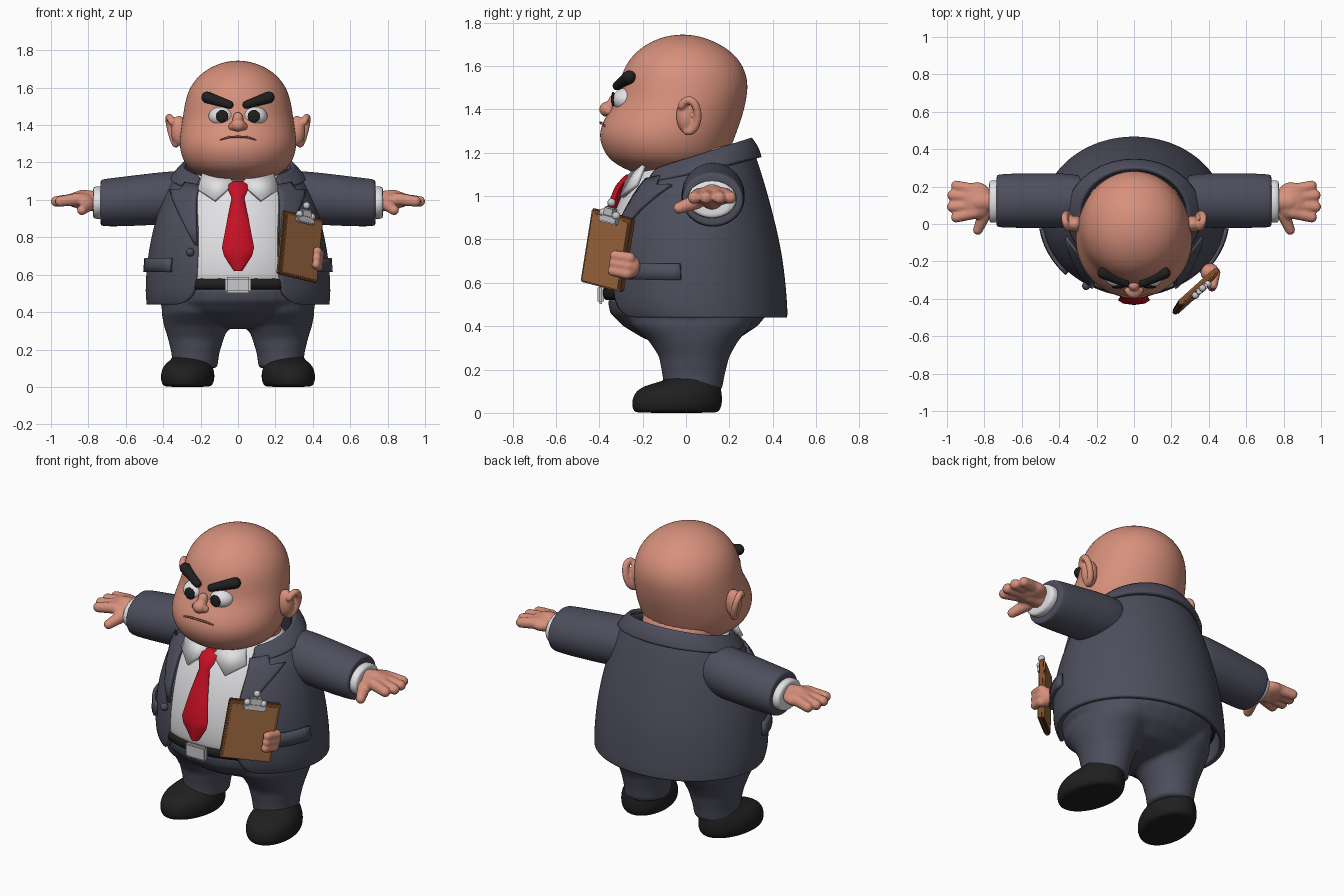
import bpy, bmesh
from math import sin, cos, asin, pi, radians
from mathutils import Matrix, Vector

if "Cube" in bpy.data.objects:
    bpy.data.objects.remove(bpy.data.objects["Cube"])


def material(name, r, g, b):
    m = bpy.data.materials.new(name)
    m.use_nodes = True
    m.diffuse_color = (r, g, b, 1)
    m.node_tree.nodes["Principled BSDF"].inputs["Base Color"].default_value = (r, g, b, 1)
    return m


SKIN = material("skin", .68, .28, .2)
LIP = material("lip line", .42, .15, .11)
SUIT = material("suit", .075, .077, .11)
WHITE = material("white cloth", .76, .76, .78)
RED = material("red", .58, .005, .018)
BLACK = material("black", .014, .014, .014)
BROWN = material("brown board", .34, .14, .05)
DARK = material("dark board edge", .2, .075, .025)
METAL = material("metal", .58, .58, .6)


def finish(name, bm, mat, xf=None, sub=0, thick=0, mirror=False, voxel=0):
    """Turn a bmesh into a smooth object with the usual modifiers."""
    if xf:
        bm.transform(xf)
    me = bpy.data.meshes.new(name)
    bm.to_mesh(me)
    bm.free()
    me.materials.append(mat)
    ob = bpy.data.objects.new(name, me)
    bpy.context.collection.objects.link(ob)
    bpy.ops.object.select_all(action='DESELECT')
    bpy.context.view_layer.objects.active = ob
    ob.select_set(True)
    bpy.ops.object.shade_smooth_by_angle(angle=radians(50 if not sub else 100))
    if voxel:
        m = ob.modifiers.new("fuse", 'REMESH')
        m.mode, m.voxel_size, m.use_smooth_shade = 'VOXEL', voxel, True
        m = ob.modifiers.new("soften", 'SMOOTH')
        m.factor, m.iterations = .5, 4
    if sub:
        m = ob.modifiers.new("round", 'SUBSURF')
        m.levels = m.render_levels = sub
    if thick:
        m = ob.modifiers.new("thickness", 'SOLIDIFY')
        m.thickness, m.offset = thick, -1
    if mirror:
        ob.modifiers.new("mirror", 'MIRROR')
    return ob


def ring_point(ring, a):
    """Ring: z, half width, front y, back y, back rise, centre x."""
    z, rx, yf, yb, rise, cx = (tuple(ring) + (0, 0))[:6]
    return Vector((cx + rx * sin(a), (yf + yb) / 2 - (yb - yf) / 2 * cos(a), z - rise / 2 * cos(a)))


def add_loft(bm, rings, n=28, gaps=None):
    rows = []
    for i, r in enumerate(rings):
        a0 = asin(gaps[i] / r[1]) if gaps else 0
        steps = n + 1 if gaps else n
        rows.append([bm.verts.new(ring_point(r, a0 + (2 * pi - 2 * a0) * j / n)) for j in range(steps)])
    for lo, hi in zip(rows, rows[1:]):
        for j in range(n):
            k = j + 1 if gaps else (j + 1) % n
            bm.faces.new((lo[j], lo[k], hi[k], hi[j]))
    if not gaps:
        bm.faces.new(rows[0][::-1])
        bm.faces.new(rows[-1])


def loft(name, rings, mat, n=28, gaps=None, sub=2, **kw):
    bm = bmesh.new()
    add_loft(bm, rings, n, gaps)
    bmesh.ops.recalc_face_normals(bm, faces=bm.faces) if not gaps else None
    return finish(name, bm, mat, sub=sub, **kw)


def ball(bm, c, r):
    r = r if isinstance(r, tuple) else (r, r, r)
    bmesh.ops.create_uvsphere(bm, u_segments=24, v_segments=16, radius=1,
                              matrix=Matrix.Translation(c) @ Matrix.Diagonal((*r, 1)))


def limb(bm, a, b, ra, rb=None):
    rb = rb or ra
    for i in range(9):
        t = i / 8
        ball(bm, Vector(a).lerp(Vector(b), t), ra + (rb - ra) * t)


def balls(name, parts, mat, **kw):
    bm = bmesh.new()
    for c, r in parts:
        ball(bm, c, r)
    return finish(name, bm, mat, **kw)


def box(name, c, size, mat, xf=None, bevel=.006):
    bm = bmesh.new()
    bmesh.ops.create_cube(bm, size=1, matrix=Matrix.Translation(c) @ Matrix.Diagonal((*size, 1)))
    bmesh.ops.bevel(bm, geom=bm.edges[:], offset=bevel, segments=2, affect='EDGES')
    return finish(name, bm, mat, xf)


# Head, neck and face
loft("head", [(1.08, .08, -.17, .02), (1.11, .17, -.25, .12), (1.15, .245, -.335, .17),
              (1.2, .292, -.38, .2), (1.28, .317, -.408, .23), (1.36, .31, -.38, .26),
              (1.44, .297, -.318, .28), (1.52, .286, -.31, .29), (1.6, .262, -.285, .268),
              (1.67, .208, -.23, .21), (1.72, .13, -.15, .12), (1.745, .04, -.06, .03)], SKIN)
loft("neck", [(1, .2, -.15, .22), (1.15, .23, -.15, .24), (1.3, .23, -.1, .22)], SKIN, sub=1)
balls("nose", [((0, -.365, 1.4), (.04, .035, .035)), ((0, -.33, 1.43), (.03, .03, .04)),
               ((.03, -.355, 1.392), .022), ((-.03, -.355, 1.392), .022)], SKIN, voxel=.006)
balls("eyes", [((.088, -.272, 1.445), (.07, .068, .055))], WHITE, mirror=True)
balls("pupils", [((.085, -.336, 1.447), (.033, .01, .034))], BLACK, mirror=True)
bm = bmesh.new()
limb(bm, (.045, -.318, 1.508), (.165, -.262, 1.548), .022, .032)
finish("eyebrows", bm, BLACK, mirror=True, voxel=.007)
bm = bmesh.new()
limb(bm, (0, -.394, 1.338), (.05, -.388, 1.335), .006)
limb(bm, (.05, -.388, 1.335), (.095, -.374, 1.322), .006, .004)
finish("mouth", bm, LIP, mirror=True)

# Ears with a raised rim
bm = bmesh.new()
ball(bm, (.315, 0, 1.37), (.045, .045, .08))
for i in range(25):
    a = radians(-100 + 10 * i)
    ball(bm, (.35 + .018 * sin(a) + .01 * cos(a), .012 + .042 * cos(a), 1.37 + .072 * sin(a)), .019)
finish("ears", bm, SKIN, mirror=True, voxel=.007)

# Open jacket
jacket = [(.44, .49, -.35, .468), (.47, .495, -.372, .47), (.55, .497, -.385, .465),
          (.7, .485, -.387, .45), (.85, .455, -.36, .42), (1, .41, -.3, .375, .04),
          (1.1, .36, -.25, .335, .1), (1.17, .295, -.2, .3, .14)]
gaps = [.31, .25, .225, .215, .215, .22, .22, .2]
loft("jacket", jacket, SUIT, n=32, gaps=gaps, thick=.03)
loft("jacket_collar", [(1.115, .365, -.25, .35, .13), (1.15, .34, -.235, .338, .15),
                       (1.19, .295, -.205, .305, .16)], SUIT, gaps=[.24, .22, .2], thick=.025)


def on_jacket(z, a, off):
    for lo, hi in zip(jacket, jacket[1:]):
        if z <= hi[0]:
            break
    t = (z - lo[0]) / (hi[0] - lo[0])
    p = ring_point(lo, a).lerp(ring_point(hi, a), t)
    return p + Vector((sin(a), -cos(a), 0)) * off


def patch(name, rows, off, cols=6, **kw):
    """Plate on the jacket; each row is height, start angle, end angle."""
    bm = bmesh.new()
    grid = [[bm.verts.new(on_jacket(z, a + (b - a) * i / cols, off)) for i in range(cols + 1)]
            for z, a, b in rows]
    for r, s in zip(grid, grid[1:]):
        for i in range(cols):
            bm.faces.new((r[i], r[i + 1], s[i + 1], s[i]))
    return finish(name, bm, SUIT, thick=.02, mirror=True, **kw)


lapel = [(.76, .01), (.85, .05), (.95, .09), (1.03, .125), (1.07, .14), (1.08, .09), (1.13, .08)]
patch("lapels", [(z, asin(.215 / (.71 - .31 * z)), asin((.215 + w) / (.71 - .31 * z)))
                 for z, w in lapel], .017)
patch("pocket_flaps", [(z, radians(46), radians(82)) for z in (.615, .65, .69)], .02)
balls("jacket_button", [(on_jacket(.72, -asin(.25 / .48), .01), .022)], SUIT)

# Shirt, collar points, belt and tie
loft("shirt", [(.5, .45, -.37, .42), (.6, .455, -.383, .42), (.7, .445, -.385, .4), (.85, .41, -.36, .36),
               (1, .35, -.305, .3), (1.1, .27, -.24, .25), (1.16, .21, -.19, .2)], WHITE)
bm = bmesh.new()
bm.faces.new([bm.verts.new(p) for p in ((.025, -.275, 1.09), (.125, -.305, 1), (.215, -.235, 1.06),
                                        (.19, -.2, 1.15), (.06, -.22, 1.15))])
finish("shirt_collar", bm, WHITE, thick=.02, mirror=True)
loft("belt", [(.515, .455, -.378, .42), (.525, .462, -.388, .42), (.575, .464, -.393, .42),
              (.585, .455, -.385, .42)], BLACK, sub=1)
box("belt_buckle", (0, -.393, .545), (.14, .03, .085), METAL, bevel=.01)
tie = [(.62, .022, -.408), (.7, .075, -.415), (.745, .086, -.413), (.88, .06, -.375), (1.005, .034, -.325),
       (1.015, .034, -.322), (1.05, .052, -.305), (1.085, .05, -.275), (1.1, .035, -.255)]
loft("tie", [(z, w, y - .018, y + .03) for z, w, y in tie], RED, n=8, sub=0)

# Trousers: hips and both legs fused
bm = bmesh.new()
add_loft(bm, [(.31, .08, -.06, .12), (.34, .26, -.19, .24), (.4, .385, -.29, .33),
              (.46, .425, -.35, .38), (.53, .445, -.365, .4)])
for s in (-1, 1):
    add_loft(bm, [(.1, .12, -.1, .165, 0, s * .23), (.18, .128, -.11, .18, 0, s * .228),
                  (.26, .15, -.125, .2, 0, s * .225), (.33, .175, -.17, .24, 0, s * .222),
                  (.4, .195, -.25, .3, 0, s * .215), (.48, .2, -.28, .33, 0, s * .2)])
finish("trousers", bm, SUIT, voxel=.014)

# Shoes
foot = Matrix.Translation((.262, 0, 0)) @ Matrix.Rotation(radians(10), 4, 'Z')
loft("shoes", [(0, .1, -.22, .13), (.004, .13, -.245, .155), (.04, .143, -.255, .17),
               (.09, .14, -.245, .168), (.125, .12, -.2, .16), (.145, .1, -.11, .15),
               (.17, .09, -.07, .14)], BLACK, xf=foot, mirror=True)

# Sleeves and cuffs run outward along x
along_x = Matrix.Rotation(radians(90), 4, 'Y')
loft("sleeves", [(.22, .12, .01, .24, 0, -1.03), (.32, .142, -.02, .27, 0, -1.015),
                 (.45, .14, -.022, .272, 0, -1.005), (.6, .134, -.022, .272, 0, -.992),
                 (.715, .128, -.02, .268, 0, -.985), (.735, .122, -.014, .262, 0, -.985),
                 (.735, .1, .005, .24, 0, -.985)], SUIT, xf=along_x, mirror=True)
loft("cuffs", [(.68, .088, .005, .235, 0, -.985), (.76, .088, .005, .235, 0, -.985),
               (.775, .084, .01, .23, 0, -.985), (.775, .06, .04, .2, 0, -.985)], WHITE,
     xf=along_x, mirror=True, sub=1)

# Open hands
bm = bmesh.new()
limb(bm, (.75, .12, .99), (.83, .12, 1), .055)
ball(bm, (.84, .125, 1), (.085, .1, .045))
for y, tip in ((.195, .95), (.15, .97), (.095, .972), (.045, .95)):
    limb(bm, (.85, .125 + (y - .125) * .8, 1.005), (tip, y + (y - .12) * .12, .992), .034, .029)
limb(bm, (.8, .05, .975), (.835, -.032, .945), .036, .027)
finish("hands", bm, SKIN, mirror=True, voxel=.008)

# Clipboard and the hand gripping its edge
frame = (Matrix.Translation((.33, -.36, .75)) @ Matrix.Rotation(radians(42), 4, 'Z')
         @ Matrix.Rotation(radians(10), 4, 'Y') @ Matrix.Rotation(radians(-3), 4, 'X'))
box("clipboard", (0, 0, 0), (.285, .026, .345), DARK, frame)
box("clipboard_panel", (0, -.014, -.005), (.255, .009, .315), BROWN, frame, .003)
box("clipboard_back", (0, .014, 0), (.265, .008, .325), BROWN, frame, .003)
box("clip_plate", (0, -.025, .145), (.125, .022, .04), METAL, frame)
box("clip_arm", (0, -.022, .178), (.07, .03, .045), METAL, frame)
balls("clip_knobs", [((x, -.024, z), .019) for x, z in ((0, .222), (-.045, .168), (.045, .168))],
      METAL, xf=frame)
bm = bmesh.new()
ball(bm, (.135, .03, -.05), (.05, .045, .055))
for z in (-.082, -.046, -.01):
    limb(bm, (.15, .005, z), (.095, -.038, z), .027, .024)
finish("gripping_hand", bm, SKIN, xf=frame, voxel=.007)
